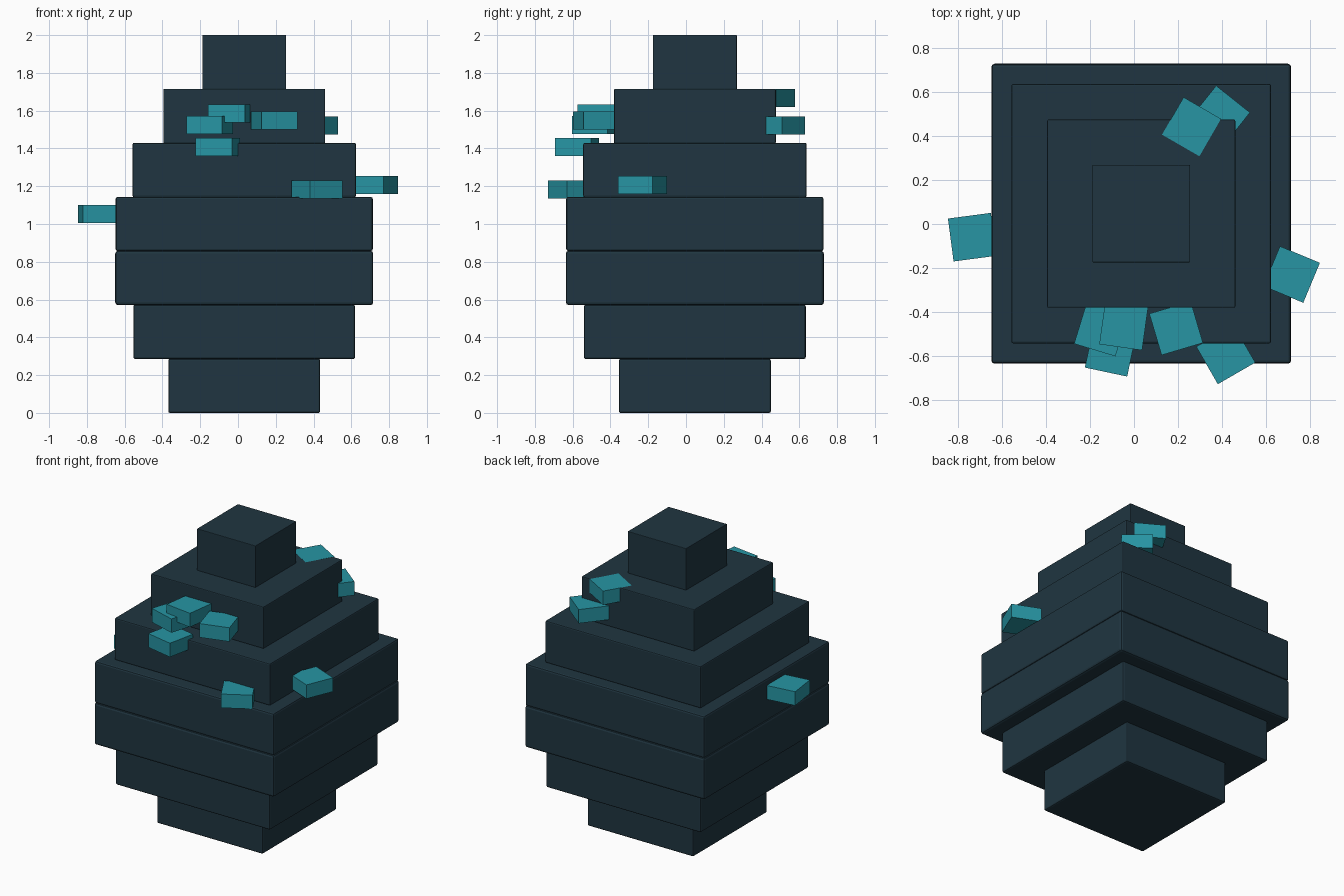
import bpy
from math import radians

if "Cube" in bpy.data.objects:
    bpy.data.objects.remove(bpy.data.objects["Cube"])


def material(name, color):
    mat = bpy.data.materials.new(name)
    mat.diffuse_color = (*color, 1)
    mat.use_nodes = True
    mat.node_tree.nodes["Principled BSDF"].inputs["Base Color"].default_value = mat.diffuse_color
    return mat


def box(name, loc, size, mat, angle=0, bevel=0):
    bpy.ops.mesh.primitive_cube_add(size=1, location=loc, rotation=(0, 0, radians(angle)))
    ob = bpy.context.object
    ob.name = name
    ob.scale = size
    bpy.ops.object.transform_apply(location=False, rotation=False, scale=True)
    ob.data.materials.append(mat)
    if bevel:
        mod = ob.modifiers.new("bevel", "BEVEL")
        mod.width = bevel
        mod.segments = 2
    return ob


shell_mat = material("dark_shell", (0.014, 0.036, 0.052))
spot_mat = material("teal_spot", (0.02, 0.30, 0.37))

# Stepped egg body: seven square slabs of equal height (width, edge rounding)
CX, CY, H = 0.033, 0.047, 2 / 7
layers = [(0.804, 0.01), (1.174, 0.01), (1.366, 0.015), (1.362, 0.012),
          (1.182, 0.008), (0.857, 0.006), (0.444, 0.003)]
for i, (w, bevel) in enumerate(layers):
    box(f"egg_layer_{i + 1}", (CX, CY, (i + 0.5) * H), (w, w, H + 0.002), shell_mat, bevel=bevel)

# Flat square spots poking out of the shell (x, y, z, turn)
spots = [(-0.737, -0.06, 1.053, 7.5), (0.718, -0.23, 1.207, -22.6),
         (0.418, -0.595, 1.182, 30), (0.192, -0.475, 1.547, 16.5),
         (-0.15, -0.48, 1.525, -17), (-0.047, -0.464, 1.585, -8),
         (-0.107, -0.578, 1.407, -12), (0.39, 0.492, 1.522, -38.5),
         (0.262, 0.443, 1.668, -30)]
for i, (x, y, z, turn) in enumerate(spots):
    box(f"spot_{i + 1}", (x, y, z), (0.197, 0.197, 0.095), spot_mat, angle=turn)
